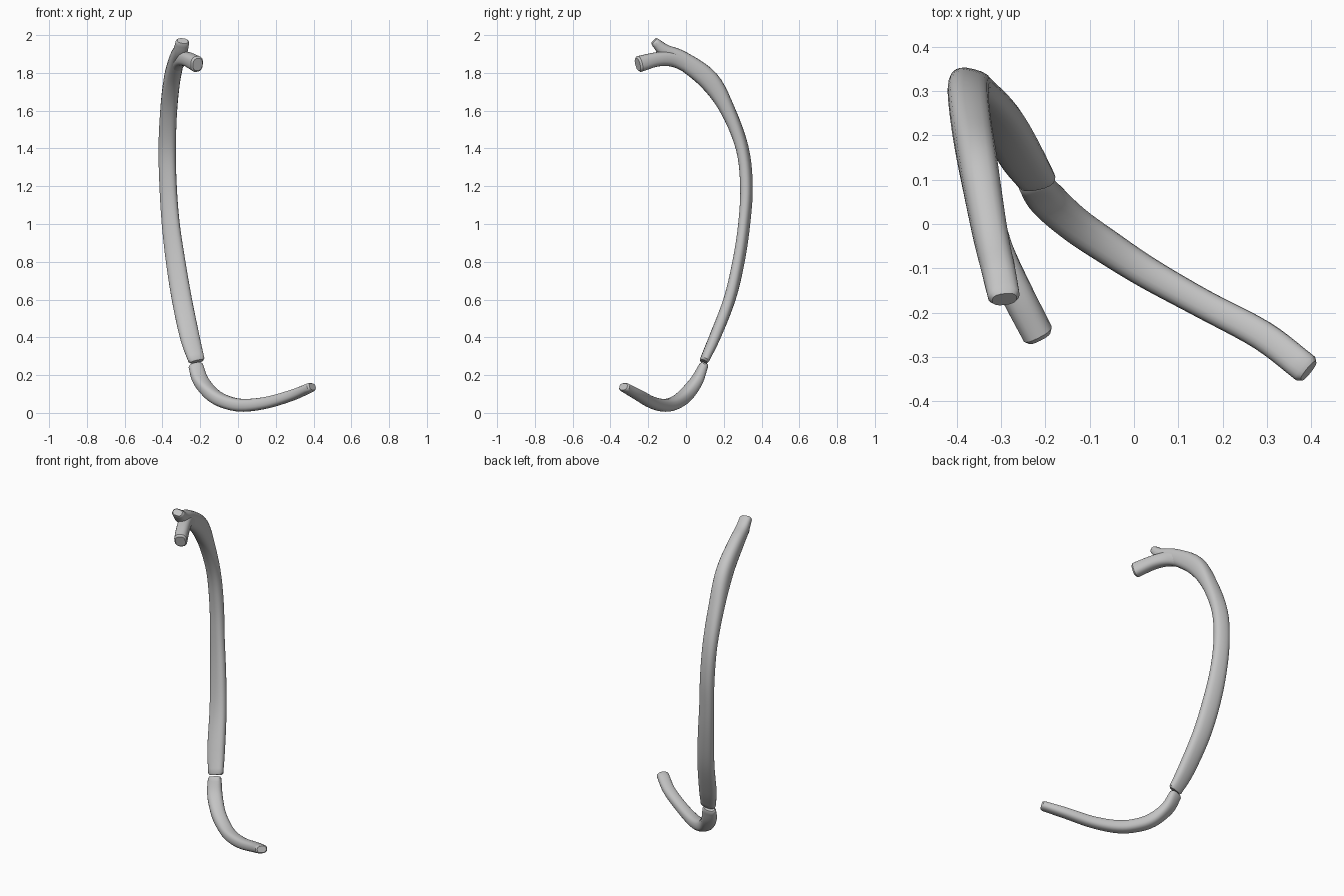
import bpy, bmesh
from math import cos, sin, pi, copysign
from mathutils import Vector

cube = bpy.data.objects.get("Cube")
if cube:
    bpy.data.objects.remove(cube, do_unlink=True)

grey = bpy.data.materials.new("bone_grey")
grey.use_nodes = True
COLOUR = (0.55, 0.55, 0.55, 1)
grey.diffuse_color = COLOUR
grey.node_tree.nodes["Principled BSDF"].inputs["Base Color"].default_value = COLOUR

SIDES = 20
STEPS = 5


def smooth_stations(stations):
    """Catmull-Rom through stations of (x, y, z, half width, half depth, turn)."""
    s = [Vector(p) for p in stations]
    s = [2 * s[0] - s[1]] + s + [2 * s[-1] - s[-2]]
    out = []
    for p0, p1, p2, p3 in zip(s, s[1:], s[2:], s[3:]):
        for k in range(STEPS):
            t = k / STEPS
            out.append((2 * p1 + (p2 - p0) * t + (2 * p0 - 5 * p1 + 4 * p2 - p3) * t ** 2
                        + (3 * p1 - p0 - 3 * p2 + p3) * t ** 3) / 2)
    return out + [s[-2]]


def power(v, e):
    return copysign(abs(v) ** e, v)


def loft(name, stations, rim=0.01):
    """Sweep a rounded flat oval along the stations, with softened flat ends."""
    rows = smooth_stations(stations)
    bm = bmesh.new()
    rings = []

    def ring(centre, tangent, a, b, turn):
        across = Vector((cos(turn), sin(turn), 0))
        across = (across - tangent * across.dot(tangent)).normalized()
        up = tangent.cross(across)
        angles = [2 * pi * i / SIDES for i in range(SIDES)]
        rings.append([bm.verts.new(centre + across * a * power(cos(w), 0.8)
                                   + up * b * power(sin(w), 0.8)) for w in angles])

    last = len(rows) - 1
    for i, r in enumerate(rows):
        pos = Vector(r[:3])
        tan = (Vector(rows[min(i + 1, last)][:3]) - Vector(rows[max(i - 1, 0)][:3])).normalized()
        if i == 0:
            ring(pos - tan * rim, tan, r[3] * 0.78, r[4] * 0.78, r[5])
        ring(pos, tan, r[3], r[4], r[5])
        if i == last:
            ring(pos + tan * rim, tan, r[3] * 0.78, r[4] * 0.78, r[5])

    for lo, hi in zip(rings, rings[1:]):
        for i in range(SIDES):
            j = (i + 1) % SIDES
            bm.faces.new((lo[i], lo[j], hi[j], hi[i]))
    bm.faces.new(rings[0][::-1])
    bm.faces.new(rings[-1])
    bmesh.ops.recalc_face_normals(bm, faces=bm.faces)
    mesh = bpy.data.meshes.new(name)
    bm.to_mesh(mesh)
    bm.free()
    mesh.materials.append(grey)
    obj = bpy.data.objects.new(name, mesh)
    bpy.context.collection.objects.link(obj)
    bpy.ops.object.select_all(action="DESELECT")
    obj.select_set(True)
    bpy.context.view_layer.objects.active = obj
    bpy.ops.object.shade_smooth_by_angle(angle=0.6)


# Long bowed shaft, from the lower joint up to the raised tubercle
loft("rib_shaft", [
    (-0.22, 0.098, 0.28, 0.044, 0.024, 0.1),
    (-0.255, 0.152, 0.40, 0.052, 0.030, 0.05),
    (-0.297, 0.230, 0.60, 0.053, 0.031, -0.1),
    (-0.330, 0.278, 0.80, 0.052, 0.030, -0.2),
    (-0.356, 0.308, 1.00, 0.048, 0.029, -0.25),
    (-0.370, 0.320, 1.20, 0.046, 0.031, -0.25),
    (-0.375, 0.298, 1.40, 0.046, 0.032, -0.25),
    (-0.367, 0.222, 1.60, 0.045, 0.039, -0.15),
    (-0.350, 0.122, 1.76, 0.044, 0.054, 0),
    (-0.325, -0.02, 1.868, 0.040, 0.047, 0),
    (-0.305, -0.11, 1.915, 0.038, 0.036, 0),
    (-0.294, -0.163, 1.963, 0.036, 0.024, 0),
])

# Short neck and head that fork off below the tubercle
loft("rib_head", [
    (-0.335, 0.04, 1.825, 0.032, 0.040, 0),
    (-0.308, -0.06, 1.870, 0.036, 0.040, 0),
    (-0.268, -0.15, 1.872, 0.037, 0.038, 0.1),
    (-0.218, -0.247, 1.847, 0.036, 0.043, 0.15),
])

# Curved cartilage sweeping forward from the lower joint
loft("costal_cartilage", [
    (-0.224, 0.093, 0.250, 0.039, 0.024, 0.1),
    (-0.197, 0.056, 0.170, 0.043, 0.031, 0.4),
    (-0.135, 0.000, 0.096, 0.041, 0.036, 0.75),
    (-0.06, -0.052, 0.056, 0.039, 0.035, 0.95),
    (0.03, -0.110, 0.040, 0.036, 0.034, 1.0),
    (0.155, -0.180, 0.055, 0.033, 0.031, 1.0),
    (0.29, -0.252, 0.095, 0.034, 0.028, 0.9),
    (0.387, -0.326, 0.136, 0.034, 0.024, 0.85),
])
